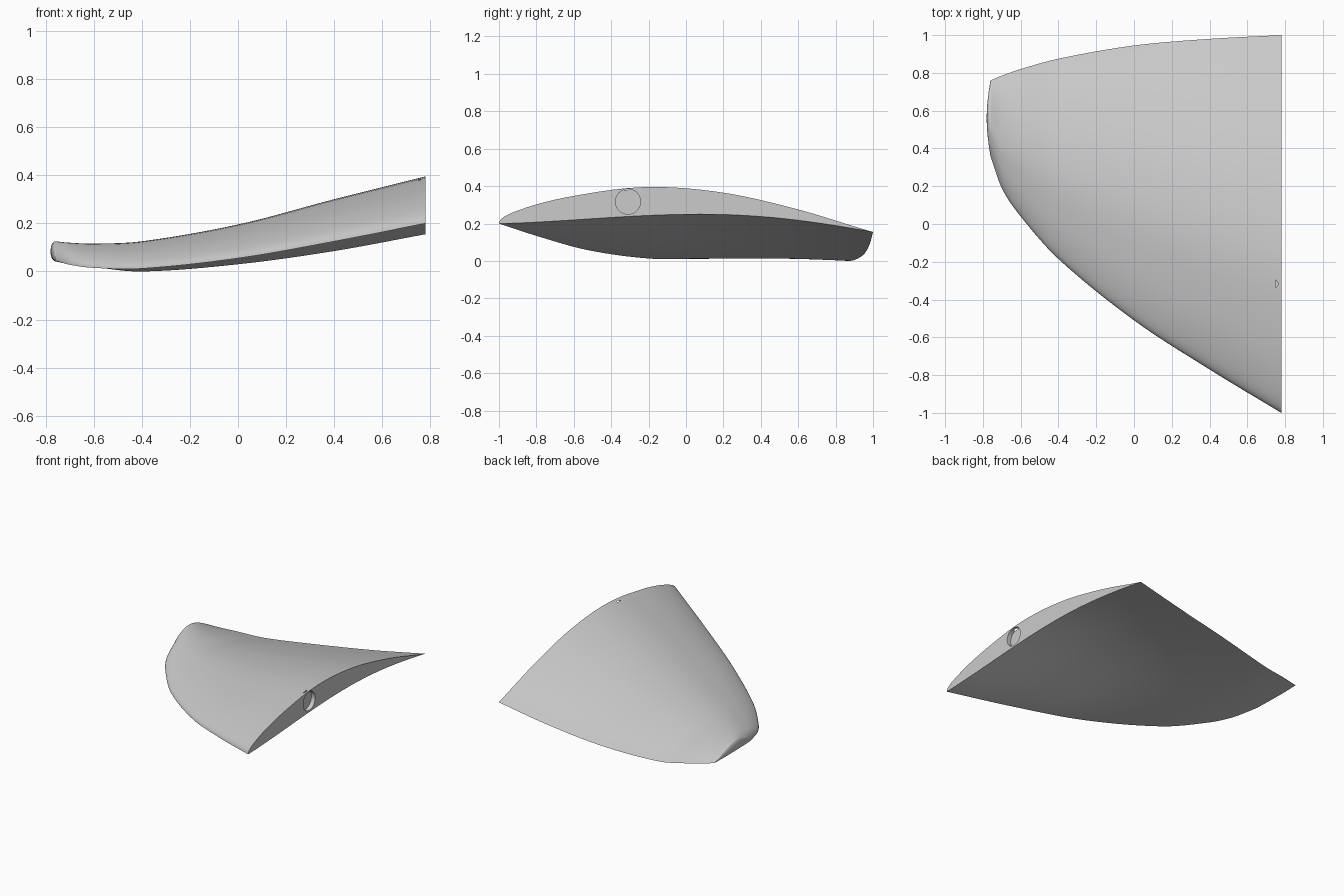
import bpy, bmesh, math
from mathutils import Vector

if "Cube" in bpy.data.objects:
    bpy.data.objects.remove(bpy.data.objects["Cube"], do_unlink=True)

GREY = (0.6, 0.6, 0.6, 1)
grey = bpy.data.materials.new("plain grey")
grey.use_nodes = True
grey.diffuse_color = GREY
grey.node_tree.nodes["Principled BSDF"].inputs["Base Color"].default_value = GREY


def smooth_curve(rows, key):
    """Cubic interpolation through rows sorted by their first value."""
    last = len(rows) - 1
    i = 0
    while i < last - 1 and key > rows[i + 1][0]:
        i += 1
    a, b = Vector(rows[i]), Vector(rows[i + 1])
    span = b[0] - a[0]

    def slope(k):
        lo, hi = Vector(rows[max(k - 1, 0)]), Vector(rows[min(k + 1, last)])
        return (hi - lo) / (hi[0] - lo[0])

    t = (key - a[0]) / span
    bend_a = slope(i) * span - (b - a)
    bend_b = (b - a) - slope(i + 1) * span
    return a.lerp(b, t) + t * (1 - t) * ((1 - t) * bend_a + t * bend_b)


# Span stations: x, leading y, trailing y, leading z, trailing z, crest z
STATIONS = [
    (-.76, .36, .76, .045, .042, .125),
    (-.7, .19, .785, .028, .03, .119),
    (-.6, .04, .82, .015, .018, .115),
    (-.4, -.185, .875, .012, 0, .125),
    (0, -.51, .945, .055, .03, .195),
    (.4, -.77, .98, .125, .085, .3),
    (.78, -1, 1, .2, .155, .395),
]
TIP, ROOT = STATIONS[0][0], STATIONS[-1][0]
# Upper profile: square root of chord fraction, relative height
UPPER = [(0, 0), (.22, .33), (.45, .74), (.63, 1), (.77, .91), (.89, .54), (1, 0)]
CHORD_STEPS = 40
SPAN_STEPS = 48
CAP_STEPS = 6


def section(x):
    """Upper and lower points of the blade section at x."""
    _, y0, y1, z0, z1, crest = smooth_curve(STATIONS, x)
    rise = crest - (z0 * .6 + z1 * .4)
    hollow = .075 * max(0, (x + .6) / (ROOT + .6))
    upper, lower = [], []
    for i in range(CHORD_STEPS + 1):
        s = math.sin(math.pi / 2 * i / CHORD_STEPS)
        t = s * s
        y, z = y0 + (y1 - y0) * t, z0 + (z1 - z0) * t
        upper.append(Vector((x, y, z + rise * smooth_curve(UPPER, s)[1])))
        lower.append(Vector((x, y, z + hollow * math.sin(math.pi * t ** 1.3))))
    return upper, lower


# Blade: sections lofted from the root to the tip, then a rounded tip cap
rings = []
for k in range(SPAN_STEPS + 1):
    f = 1 - (1 - k / SPAN_STEPS) ** 1.6
    upper, lower = section(ROOT + (TIP - ROOT) * f)
    rings.append(upper + lower[-2:0:-1])
for k in range(1, CAP_STEPS + 1):
    a = math.pi / 2 * k / CAP_STEPS
    up, low = [], []
    for i, (p, q) in enumerate(zip(upper, lower)):
        mid = (p + q) / 2
        t = (p.y - upper[0].y) / (upper[-1].y - upper[0].y)
        bulge = Vector((-.02 * math.sin(math.pi * t) * math.sin(a), 0, 0))
        up.append(mid + (p - mid) * math.cos(a) + bulge)
        low.append(mid + (q - mid) * math.cos(a) + bulge)
    rings.append(up + low[-2:0:-1])

bm = bmesh.new()
loops = [[bm.verts.new(p) for p in ring] for ring in rings]
count = len(loops[0])
for one, two in zip(loops, loops[1:]):
    for i in range(count):
        j = (i + 1) % count
        bm.faces.new((one[i], one[j], two[j], two[i]))
bm.faces.new(loops[0])
bmesh.ops.remove_doubles(bm, verts=bm.verts, dist=.00005)
bmesh.ops.recalc_face_normals(bm, faces=bm.faces)
mesh = bpy.data.meshes.new("fin_blade")
bm.to_mesh(mesh)
bm.free()
mesh.materials.append(grey)
blade = bpy.data.objects.new("fin_blade", mesh)
bpy.context.collection.objects.link(blade)

# Shallow round socket in the flat root face
bpy.ops.mesh.primitive_cylinder_add(
    vertices=48, radius=.067, depth=.06,
    location=(ROOT, -.31, .317), rotation=(0, math.pi / 2, 0))
cutter = bpy.context.object
cutter.name = "socket_cutter"
cutter.hide_render = True
cutter.data.materials.append(grey)
cut = blade.modifiers.new("socket", 'BOOLEAN')
cut.operation = 'DIFFERENCE'
cut.solver = 'EXACT'
cut.object = cutter

bpy.ops.object.select_all(action='DESELECT')
blade.select_set(True)
bpy.context.view_layer.objects.active = blade
bpy.ops.object.modifier_apply(modifier="socket")
bpy.data.objects.remove(cutter, do_unlink=True)
bpy.ops.object.shade_smooth_by_angle(angle=math.radians(40))
